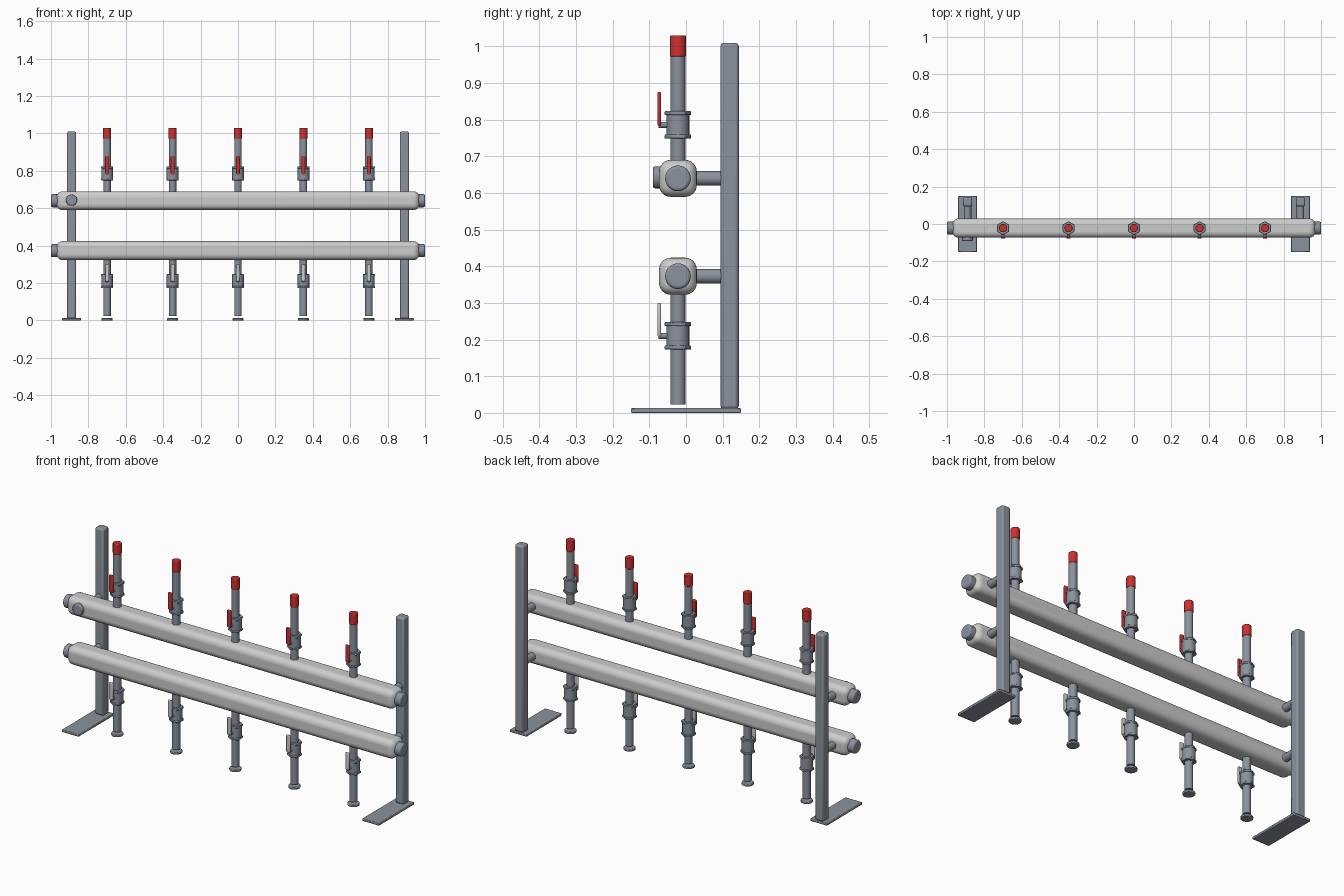
import bpy, math
from mathutils import Matrix

if "Cube" in bpy.data.objects:
    bpy.data.objects.remove(bpy.data.objects["Cube"])


def material(name, rgb):
    m = bpy.data.materials.new(name)
    m.diffuse_color = (*rgb, 1)
    m.use_nodes = True
    m.node_tree.nodes["Principled BSDF"].inputs["Base Color"].default_value = m.diffuse_color
    return m


STEEL = material("steel grey", (0.26, 0.29, 0.34))
LIGHT = material("light grey", (0.60, 0.61, 0.60))
RED = material("red", (0.62, 0.03, 0.03))
Y = -0.022                       # centre line of the pipework


def finish(ob, name, mat, bevel, segments):
    ob.name = name
    ob.data.materials.append(mat)
    if bevel:
        b = ob.modifiers.new("bevel", 'BEVEL')
        b.width, b.segments = bevel, segments
        b.limit_method, b.angle_limit = 'ANGLE', math.radians(50)
    bpy.ops.object.shade_smooth_by_angle(angle=math.radians(35))
    return ob


def box(name, centre, size, mat, bevel=0, segments=2):
    bpy.ops.mesh.primitive_cube_add(size=1, location=centre)
    ob = bpy.context.object
    ob.data.transform(Matrix.Diagonal((*size, 1)))
    return finish(ob, name, mat, bevel, segments)


def rod(name, centre, radius, length, mat, axis='Z', sides=24, bevel=0, segments=2):
    bpy.ops.mesh.primitive_cylinder_add(vertices=sides, radius=radius, depth=length,
                                        location=centre)
    ob = bpy.context.object
    if axis != 'Z':
        turn = 'Y' if axis == 'X' else 'X'
        ob.data.transform(Matrix.Rotation(math.pi / 2, 4, turn))
    return finish(ob, name, mat, bevel, segments)


def valve(z, handle_mat):
    """Ball valve centred on height z: body, hex nuts, stem and lever."""
    rod("valve_body", (x, Y, z), 0.031, 0.056, STEEL)
    for dz in (-0.032, 0.032):
        rod("valve_nut", (x, Y, z + dz), 0.037, 0.011, STEEL, sides=6, bevel=0.002, segments=1)
    rod("valve_stem", (x, -0.060, z), 0.008, 0.03, STEEL, 'Y', 12)
    box("valve_lever", (x, -0.073, z + 0.044), (0.023, 0.01, 0.092), handle_mat, 0.004)


# Stands: post, foot plate and bracket arms
for x in (-0.89, 0.89):
    box("foot_plate", (x, 0, 0.0065), (0.10, 0.30, 0.013), STEEL, 0.003)
    box("post", (x, 0.119, 0.51), (0.05, 0.05, 1.0), STEEL, 0.009)
    for z in (0.373, 0.64):
        rod("bracket_arm", (x, 0.061, z), 0.02, 0.09, STEEL, 'Y')

# Main header pipes with end caps
for z in (0.373, 0.64):
    box("header_pipe", (0, Y, z), (1.94, 0.103, 0.101), LIGHT, 0.032, 6)
    for s in (-1, 1):
        rod("end_cap", (s * 0.978, Y, z), 0.035, 0.044, STEEL, 'X', 32, 0.008, 3)

# Front port on the upper header
rod("front_port", (-0.89, -0.077, 0.643), 0.03, 0.026, STEEL, 'Y', 24, 0.005)

# Branch pipes with valves above and below
for x in (-0.7, -0.35, 0.0, 0.35, 0.7):
    rod("upper_branch", (x, Y, 0.83), 0.02, 0.36, STEEL)
    rod("red_cap", (x, Y, 1.001), 0.022, 0.058, RED, bevel=0.003)
    valve(0.786, RED)
    rod("lower_branch", (x, Y, 0.181), 0.02, 0.316, STEEL)
    valve(0.210, LIGHT)
    rod("floor_disc", (x, Y, 0.006), 0.03, 0.012, STEEL, bevel=0.003)
